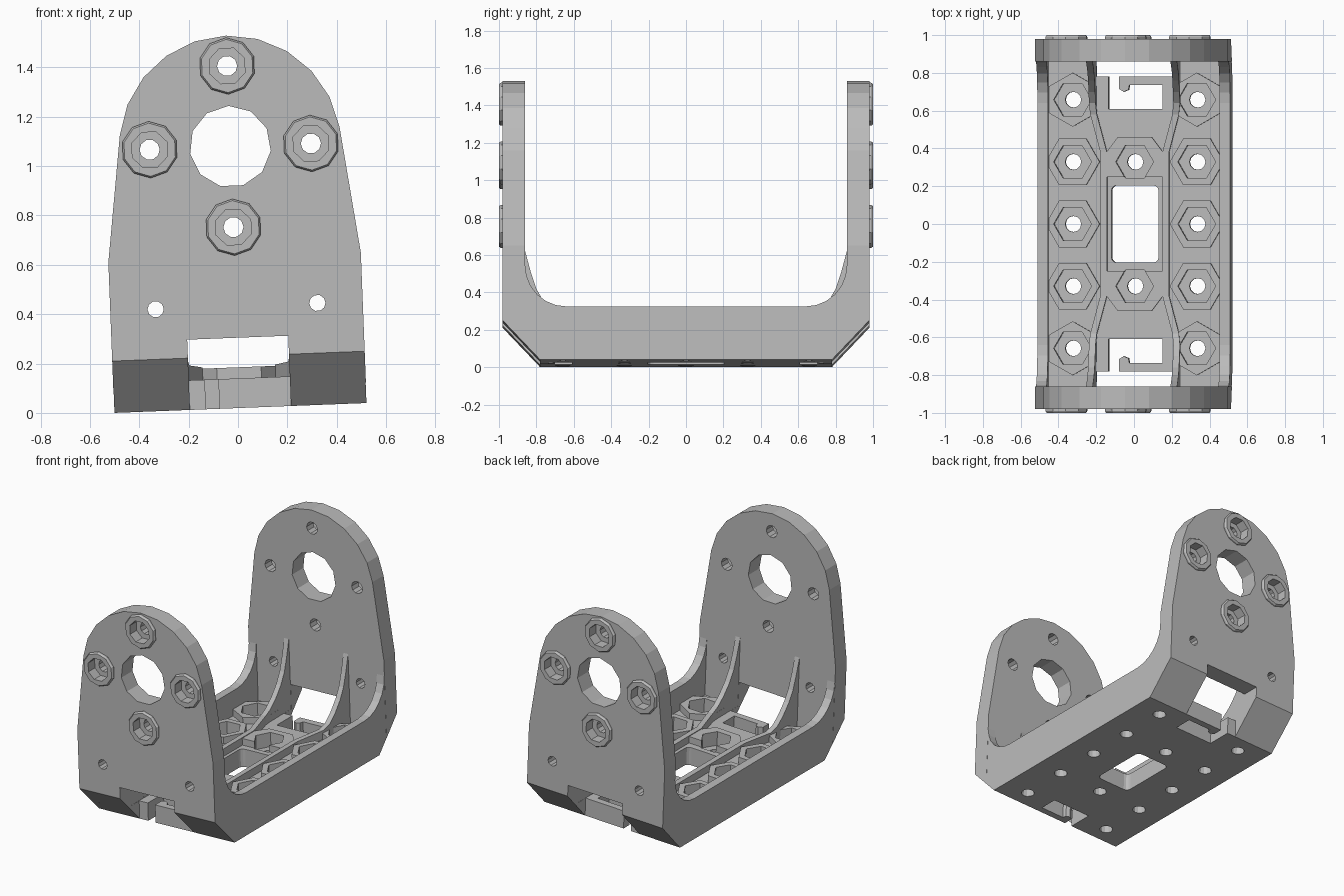
import bpy, bmesh
from math import sin, cos, pi, radians
from mathutils import Matrix

if "Cube" in bpy.data.objects:
    bpy.data.objects.remove(bpy.data.objects["Cube"], do_unlink=True)

grey = bpy.data.materials.new("bracket grey")
grey.use_nodes = True
COLOUR = (0.5, 0.5, 0.5, 1)
grey.diffuse_color = COLOUR
grey.node_tree.nodes["Principled BSDF"].inputs["Base Color"].default_value = COLOUR

# The bracket leans slightly sideways
LEAN = Matrix.Translation((0.01, 0, 0.02)) @ Matrix.Rotation(-0.039, 4, 'Y')
PLACE = {'x': lambda a, b, d: (d, a, b),
         'y': lambda a, b, d: (a, d, b),
         'z': lambda a, b, d: (a, b, d)}


def ngon(cx, cy, r, n, turn=0.0):
    return [(cx + r * cos(2 * pi * i / n + turn), cy + r * sin(2 * pi * i / n + turn))
            for i in range(n)]


def rect(x0, x1, y0, y1):
    return [(x0, y0), (x1, y0), (x1, y1), (x0, y1)]


def loft(bm, rings):
    """Closed solid through matching rings of points."""
    rows = [[bm.verts.new(p) for p in ring] for ring in rings]
    n = len(rows[0])
    for a, b in zip(rows, rows[1:]):
        for i in range(n):
            j = (i + 1) % n
            bm.faces.new((a[i], a[j], b[j], b[i]))
    bm.faces.new(rows[0][::-1])
    bm.faces.new(rows[-1])


def solid(name, axis, pieces):
    """Object of separate prisms; a piece is (outline, low, high)."""
    put = PLACE[axis]
    return finish(name, [[[put(a, b, d) for a, b in outline] for d in (lo, hi)]
                         for outline, lo, hi in pieces])


def finish(name, lofts):
    bm = bmesh.new()
    for rings in lofts:
        loft(bm, rings)
    bmesh.ops.recalc_face_normals(bm, faces=bm.faces)
    me = bpy.data.meshes.new(name)
    bm.to_mesh(me)
    bm.free()
    me.materials.append(grey)
    ob = bpy.data.objects.new(name, me)
    bpy.context.collection.objects.link(ob)
    return ob


def combine(ob, tool, how='DIFFERENCE'):
    mod = ob.modifiers.new("cut", 'BOOLEAN')
    mod.operation, mod.object, mod.solver = how, tool, 'EXACT'
    dg = bpy.context.evaluated_depsgraph_get()
    me = bpy.data.meshes.new_from_object(ob.evaluated_get(dg))
    ob.modifiers.clear()
    ob.data = me
    bpy.data.objects.remove(tool, do_unlink=True)


parts = []

# End plates: rounded top, bearing hole, screw bosses, cable notch, lower chamfer
HUB = 1.06
arch = [(0.45 * cos(radians(t)), HUB + 0.45 * sin(radians(t)))
        for t in [8 + 164 * i / 10 for i in range(11)]]
outline = [(-0.512, 0), (0.512, 0), (0.512, 0.61)] + arch + [(-0.512, 0.61)]
spots = [(0.327 * cos(i * pi / 2), HUB + 0.327 * sin(i * pi / 2)) for i in range(4)]
for side, label in ((-1, "front"), (1, "back")):
    plate = solid(label + "_plate", 'y', [(outline, side * 0.86, side * 0.98)])
    bosses = finish("bosses", [
        [[(x, side * y, z) for x, z in ngon(*s, r, 10, pi / 10)]
         for y, r in ((0.95, 0.115), (0.99, 0.115), (1.0, 0.108))] for s in spots])
    combine(plate, bosses, 'UNION')
    recess = [(ngon(*s, 0.077, 8, pi / 8), side * 0.93, side * 1.1) for s in spots]
    combine(plate, solid("recess", 'y', recess))
    bores = [(ngon(*s, 0.041, 10), side * 0.7, side * 1.1) for s in spots]
    bores += [(ngon(x, 0.413, 0.033, 10), side * 0.7, side * 1.1) for x in (-0.328, 0.328)]
    bores += [(ngon(0, HUB, 0.165, 11, pi / 2), side * 0.7, side * 1.1),
              (rect(-0.205, 0.205, -0.1, 0.285), side * 0.7, side * 1.1)]
    combine(plate, solid("bores", 'y', bores))
    wedge = [(0.78, 0), (0.98, 0.21), (1.1, 0.336), (1.1, -0.1), (0.685, -0.1)]
    combine(plate, solid("wedge", 'x', [([(side * y, z) for y, z in wedge], -1, 1)]))
    parts.append(plate)


def both_ends(half):
    return half + [(-y, z) for y, z in reversed(half)]


# Side rails with curved corners running up into the plates
fillet = [(0.64 + 0.22 * cos(radians(t)), 0.505 - 0.22 * sin(radians(t)))
          for t in range(0, 91, 15)]
rail = both_ends([(0.78, 0), (0.87, 0.0945), (0.87, 0.505)] + fillet)
for side, label in ((-1, "right"), (1, "left")):
    parts.append(solid(label + "_rail", 'x', [(rail, side * 0.455, side * 0.511)]))

# Floor with nut bosses, centre window and cable hooks
floor = solid("floor", 'x', [(both_ends([(0.78, 0), (0.865, 0.0893), (0.865, 0.12)]),
                              -0.465, 0.465)])
ROW = 0.329
nuts = [(sx * ROW, i * ROW) for sx in (-1, 1) for i in range(-2, 3)]
nuts += [(0, -ROW), (0, ROW)]
TOP = 0.165
frames = []
for x, y in nuts:
    if x == 0:
        s = 1 if y > 0 else -1
        shape = [(-0.15, s * 0.25), (0.15, s * 0.25), (0.15, s * 0.38),
                 (0.09, s * 0.46), (-0.09, s * 0.46), (-0.15, s * 0.38)]
    else:
        shape = ngon(x, y, 0.143, 6, pi / 2 if abs(y) > 0.5 else 0)
    frames.append((shape, 0.05, TOP))
combine(floor, solid("frames", 'z', frames), 'UNION')
combine(floor, solid("pockets", 'z', [(ngon(x, y, 0.1, 6), 0.07, 0.3) for x, y in nuts]))
cuts = [(ngon(x, y, 0.042, 12), -0.1, 0.3) for x, y in nuts]
window = [(cx + 0.03 * cos(radians(q + t)), cy + 0.03 * sin(radians(q + t)))
          for cx, cy, q in ((0.095, 0.175, 0), (-0.095, 0.175, 90),
                            (-0.095, -0.175, 180), (0.095, -0.175, 270))
          for t in (0, 30, 60, 90)]
cuts.append((window, -0.1, 0.3))
hook = [(-0.14, 0.61), (0.145, 0.61), (0.145, 0.735), (-0.03, 0.735), (-0.035, 0.71),
        (-0.06, 0.7), (-0.085, 0.715), (-0.085, 0.78), (0.205, 0.78), (0.205, 0.9),
        (-0.205, 0.9), (-0.205, 0.78), (-0.14, 0.78)]
for s in (-1, 1):
    cuts.append(([(x, s * y) for x, y in hook], -0.1, 0.3))
combine(floor, solid("cuts", 'z', cuts))
parts.append(floor)

# Inner ribs: bowed in plan, sweeping up to a point on each plate
sweep = [(0.38, 0.147, 0.17), (0.58, 0.2, 0.18), (0.64, 0.206, 0.2), (0.7, 0.206, 0.25),
         (0.76, 0.206, 0.32), (0.8, 0.206, 0.39), (0.83, 0.206, 0.48), (0.865, 0.206, 0.61)]
stations = [(-y, x, z) for y, x, z in reversed(sweep)] + sweep
for side, label in ((-1, "right"), (1, "left")):
    rings = [[(side * x, y, 0.1), (side * (x + 0.035), y, 0.1),
              (side * (x + 0.035), y, z), (side * x, y, z)] for y, x, z in stations]
    parts.append(finish(label + "_rib", [rings]))

for ob in parts:
    ob.data.transform(LEAN)
